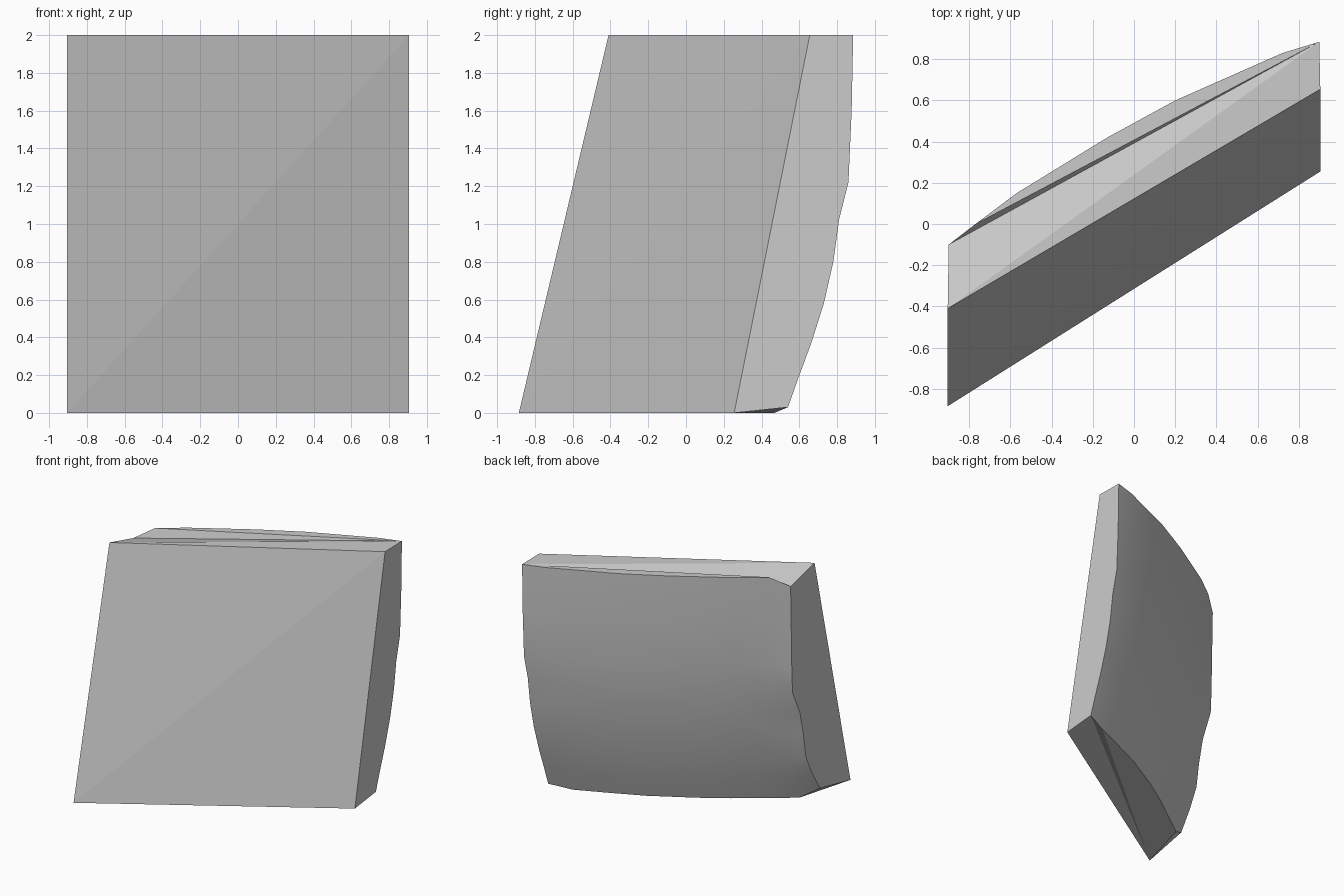
import bpy, bmesh

cube = bpy.data.objects.get("Cube")
if cube:
    bpy.data.objects.remove(cube, do_unlink=True)


def interp(points, t):
    """Piecewise linear lookup in a list of (t, value)."""
    for (a, va), (b, vb) in zip(points, points[1:]):
        if t <= b:
            return va + (vb - va) * (t - a) / (b - a)
    return points[-1][1]


# Outlines of the curved back: y along x at the bottom and the top
bottom_edge = [(-0.9, -0.49), (-0.77, -0.40), (-0.25, -0.02), (0.24, 0.26), (0.70, 0.46), (0.9, 0.54)]
top_edge = [(-0.9, -0.10), (-0.77, 0.0), (-0.57, 0.15), (-0.13, 0.42), (0.2, 0.6), (0.72, 0.83), (0.9, 0.885)]
# Outlines of the two side edges: y along z
left_edge = [(0.08, -0.49), (0.36, -0.31), (0.77, -0.245), (1.03, -0.12), (1.92, -0.10)]
right_edge = [(0.03, 0.54), (0.2, 0.6), (0.36, 0.66), (0.58, 0.73), (0.8, 0.78),
              (1.02, 0.81), (1.22, 0.86), (1.5, 0.875), (2.0, 0.885)]
columns = [-0.9, -0.77, -0.57, -0.35, -0.13, 0.2, 0.46, 0.72, 0.9]
rows = [0, 0.18, 0.36, 0.58, 0.8, 1.02, 1.22, 1.6, 2.0]


def back_point(x, z):
    if x == columns[0]:
        z = 0.08 + z * 0.92
        return (x, interp(left_edge, z), z)
    if x == columns[-1]:
        z = max(z, 0.03)
        return (x, interp(right_edge, z), z)
    low, high = interp(bottom_edge, x), interp(top_edge, x)
    bulge = 1 - (1 - z / 2) ** 2.3
    return (x, low + (high - low) * bulge, z)


bm = bmesh.new()
# Flat leaning front
front_bl, front_br, front_tr, front_tl = [bm.verts.new(p) for p in (
    (-0.905, -0.885, 0), (0.905, 0.255, 0), (0.905, 0.655, 2), (-0.905, -0.41, 2))]
bm.faces.new((front_bl, front_br, front_tr))
bm.faces.new((front_bl, front_tr, front_tl))

# Curved back
grid = [[bm.verts.new(back_point(x, z)) for z in rows] for x in columns]
for a, b in zip(grid, grid[1:]):
    for j in range(len(rows) - 1):
        face = bm.faces.new((a[j], b[j], b[j + 1], a[j + 1]))
        face.smooth = True

# Top: flat strip plus a narrow step along the back
top = [col[-1] for col in grid]
bm.faces.new((front_tl, front_tr, top[-1]))
bm.faces.new((front_tl, top[-1], top[0]))
bm.faces.new((top[0], top[-1], top[1]))
bm.faces.new(top[1:])

# Bottom and sides
base = [col[0] for col in grid]
bm.faces.new((front_bl, front_br, base[-1]))
for a, b in zip(base, base[1:]):
    bm.faces.new((front_bl, a, b))
bm.faces.new([front_br, front_tr] + grid[-1][::-1])
for a, b in zip(grid[0], grid[0][1:]):
    bm.faces.new((front_tl, a, b))
bm.faces.new((front_tl, front_bl, grid[0][0]))

bmesh.ops.recalc_face_normals(bm, faces=bm.faces)
mesh = bpy.data.meshes.new("curved_slab")
bm.to_mesh(mesh)
bm.free()

# Single grey material
grey = bpy.data.materials.new("plain_grey")
grey.use_nodes = True
colour = (0.6, 0.6, 0.6, 1)
grey.diffuse_color = colour
grey.node_tree.nodes["Principled BSDF"].inputs["Base Color"].default_value = colour
mesh.materials.append(grey)

slab = bpy.data.objects.new("curved_slab", mesh)
bpy.context.collection.objects.link(slab)
